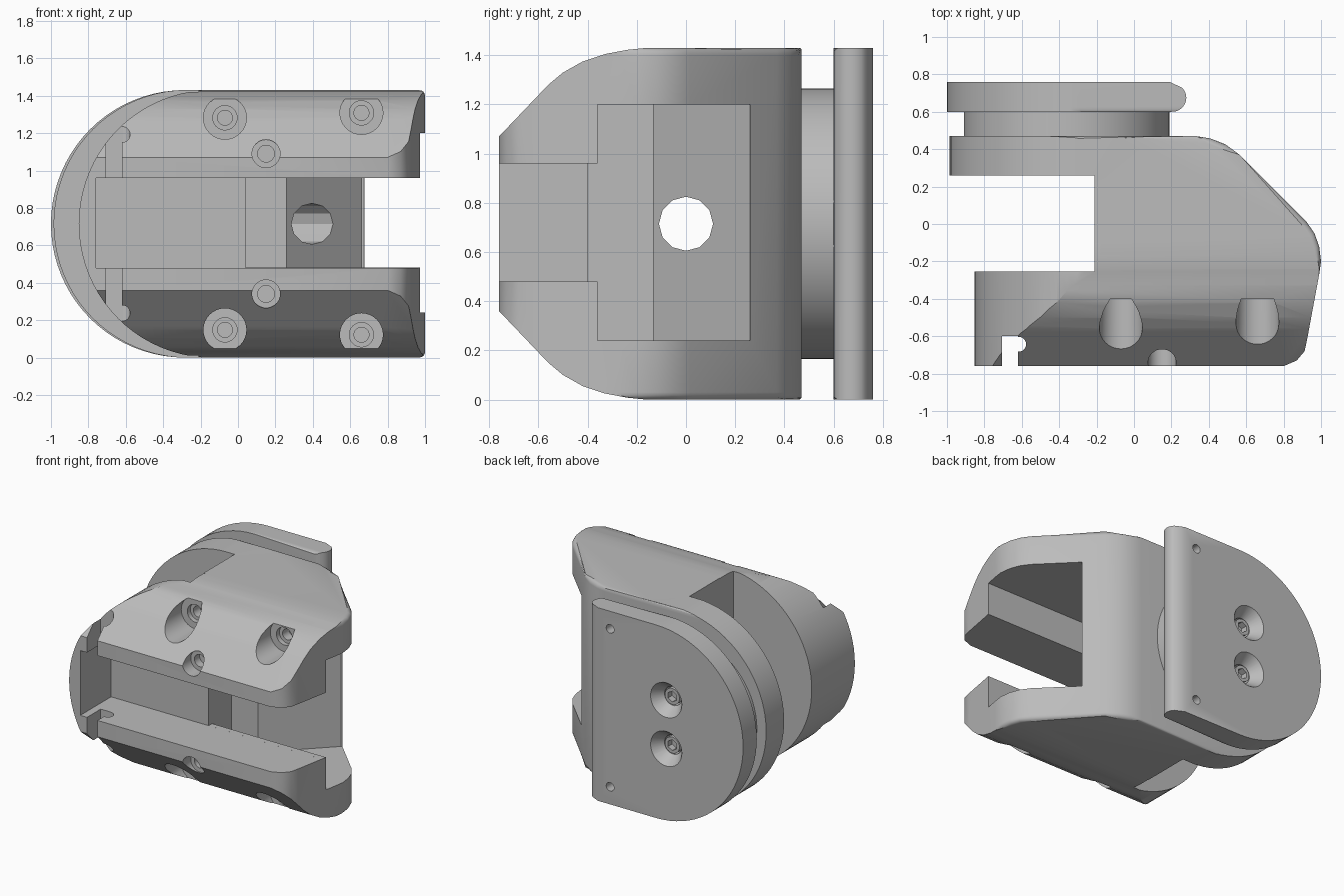
import bpy, bmesh, math
from mathutils import Matrix

cube = bpy.data.objects.get("Cube")
if cube:
    bpy.data.objects.remove(cube, do_unlink=True)

H = 1.43
MID = H / 2

grey = bpy.data.materials.new("plain grey")
grey.use_nodes = True
GREY = (0.5, 0.5, 0.5, 1)
grey.diffuse_color = GREY
grey.node_tree.nodes["Principled BSDF"].inputs["Base Color"].default_value = GREY


def make(name, bm):
    bmesh.ops.recalc_face_normals(bm, faces=bm.faces)
    mesh = bpy.data.meshes.new(name)
    bm.to_mesh(mesh)
    bm.free()
    ob = bpy.data.objects.new(name, mesh)
    bpy.context.collection.objects.link(ob)
    mesh.materials.append(grey)
    return ob


def prism(name, pts, axis, lo, hi, rim=0.0, rims=()):
    """Extrude a 2D outline along an axis, rounding the rims at the given ends."""
    def place(p, h):
        p = list(p)
        p.insert("xyz".index(axis), h)
        return p
    bm = bmesh.new()
    ends = {h: [bm.verts.new(place(p, h)) for p in pts] for h in (lo, hi)}
    caps = {h: bm.faces.new(v) for h, v in ends.items()}
    n = len(pts)
    for i in range(n):
        j = (i + 1) % n
        bm.faces.new((ends[lo][i], ends[lo][j], ends[hi][j], ends[hi][i]))
    if rim:
        edges = {e for h in rims for e in caps[h].edges}
        bmesh.ops.bevel(bm, geom=list(edges), offset=rim, segments=4,
                        profile=0.5, affect='EDGES')
    return make(name, bm)


def rod(axis, a, b, lo, hi, r1, r2=None, sides=32):
    """Cylinder or cone along x, y or z; a, b are the other two coordinates."""
    bm = bmesh.new()
    bmesh.ops.create_cone(bm, cap_ends=True, segments=sides, radius1=r1,
                          radius2=r1 if r2 is None else r2, depth=hi - lo)
    turn = {"x": Matrix.Rotation(math.pi / 2, 4, 'Y'),
            "y": Matrix.Rotation(-math.pi / 2, 4, 'X'),
            "z": Matrix.Identity(4)}[axis]
    pos = [a, b]
    pos.insert("xyz".index(axis), (lo + hi) / 2)
    bm.transform(Matrix.Translation(pos) @ turn)
    return make("cutter", bm)


def box(x0, x1, y0, y1, z0, z1):
    return prism("cutter", [(x0, y0), (x1, y0), (x1, y1), (x0, y1)], "z", z0, z1)


def boolean(ob, other, op='DIFFERENCE'):
    other.hide_render = True
    mod = ob.modifiers.new("cut", 'BOOLEAN')
    mod.operation, mod.object, mod.solver = op, other, 'EXACT'
    bpy.context.view_layer.objects.active = ob
    bpy.ops.object.modifier_apply(modifier=mod.name)
    bpy.data.objects.remove(other, do_unlink=True)


def d_shape(cx, r, right, steps=40):
    """Outline with a half circle on the -x side and a straight +x end."""
    arc = [(cx - r * math.sin(math.pi * i / steps),
            MID + r * math.cos(math.pi * i / steps)) for i in range(steps + 1)]
    return [(right, MID + r)] + arc + [(right, MID - r)]


def smooth(ob):
    bpy.ops.object.select_all(action='DESELECT')
    ob.select_set(True)
    bpy.context.view_layer.objects.active = ob
    bpy.ops.object.shade_smooth_by_angle(angle=math.radians(28))


# Clamp body: plan outline trimmed by rounded ends and the sloped front
plan = [(-1.2, 0.47), (0.33, 0.47), (0.41, 0.457), (0.49, 0.425), (0.565, 0.37),
        (0.92, 0.015), (0.965, -0.05), (0.99, -0.12), (1.0, -0.2), (0.99, -0.27),
        (0.925, -0.62), (0.912, -0.68), (0.87, -0.73), (0.8, -0.76), (-1.2, -0.76)]
body = prism("clamp_body", plan, "z", 0, H, 0.03, (0, H))

ends = prism("rear_end", d_shape(-0.27, MID + 0.001, 1.5), "y", -0.1, 0.471, 0.03, (0.471,))
boolean(ends, prism("jaw_end", d_shape(-0.135, MID + 0.0015, 1.6), "y", -1, -0.05), 'UNION')
boolean(body, ends, 'INTERSECT')

slope = [(-0.76, 1.07), (-0.56, 1.28), (-0.5, 1.33), (-0.42, 1.375),
         (-0.33, 1.405), (-0.24, 1.422), (-0.14, 1.432)]
slope = [(-0.765, 1.065)] + slope[1:] + [(0.6, 1.433)]
side = slope + [(y, H - z) for y, z in reversed(slope)]
boolean(body, prism("slope", side, "x", -2, 2), 'INTERSECT')

# Throat between rear flange and front jaw
boolean(body, box(-1.5, -0.21, -0.255, 0.26, -1, 2))
# Channel along the front, and the stepped pocket opening to the left side
boolean(body, box(-0.76, 1.5, -1, -0.40, 0.48, 0.96))
boolean(body, box(0.04, 1.4, -0.5, -0.2, 0.4801, 0.9599))
pocket = [(0.04, -0.36), (1.3, -0.36), (1.3, 0.26), (0.66, 0.26),
          (0.26, -0.135), (0.04, -0.135)]
boolean(body, prism("pocket", pocket, "z", 0.24, 1.2))
boolean(body, rod("x", 0, MID, -0.5, 0.9, 0.11, sides=12))
# Upright groove in the jaw, with a round side channel
boolean(body, box(-0.705, -0.62, -1, -0.6, -1, 2))
boolean(body, rod("z", -0.617, -0.643, -1, 2, 0.04, sides=24))

# Counterbored screw holes, mirrored top and bottom: x, z, (radius, depth y)
holes = [(-0.07, 1.282, ((0.115, -0.40), (0.065, -0.365), (0.04, -0.29))),
         (0.66, 1.308, ((0.115, -0.40), (0.065, -0.365), (0.04, -0.29))),
         (0.15, 1.09, ((0.075, -0.66), (0.045, -0.60)))]
for x, z, steps in holes:
    for zz in (z, H - z):
        for r, depth in steps:
            boolean(body, rod("y", x, zz, -1, depth, r))
smooth(body)

# Round neck between body and back plate
neck = rod("y", -0.36, MID, 0.45, 0.62, 0.55, sides=72)
neck.name = "neck"
smooth(neck)

# Back plate: rounded front rim, bullnosed straight side
plate = prism("back_plate", d_shape(-0.285, MID, 0.5), "y", 0.6, 0.76, 0.025, (0.6,))
nose = [(-2, 0.5), (0.2, 0.5), (0.2, 0.6)]
nose += [(0.205 + 0.075 * math.cos(t), 0.675 + 0.075 * math.sin(t))
         for t in [math.radians(a) for a in range(-75, 46, 15)]]
nose += [(0.19, 0.76), (0.19, 0.9), (-2, 0.9)]
boolean(plate, prism("nose", nose, "z", -1, 3), 'INTERSECT')
for s in (-1, 1):
    boolean(plate, rod("y", 0.09, MID + s * 0.585, 0.5, 0.9, 0.032, sides=20))
    z = MID + s * 0.18
    boolean(plate, rod("y", -0.37, z, 0.68, 0.765, 0.07, 0.132))
    boolean(plate, rod("y", -0.37, z, 0.63, 0.7, 0.07))
    # Screw head with a socket
    screw = rod("y", -0.37, z, 0.625, 0.69, 0.06)
    screw.name = "plate_screw"
    boolean(screw, rod("y", -0.37, z, 0.64, 0.8, 0.04, sides=6))
    smooth(screw)
smooth(plate)
